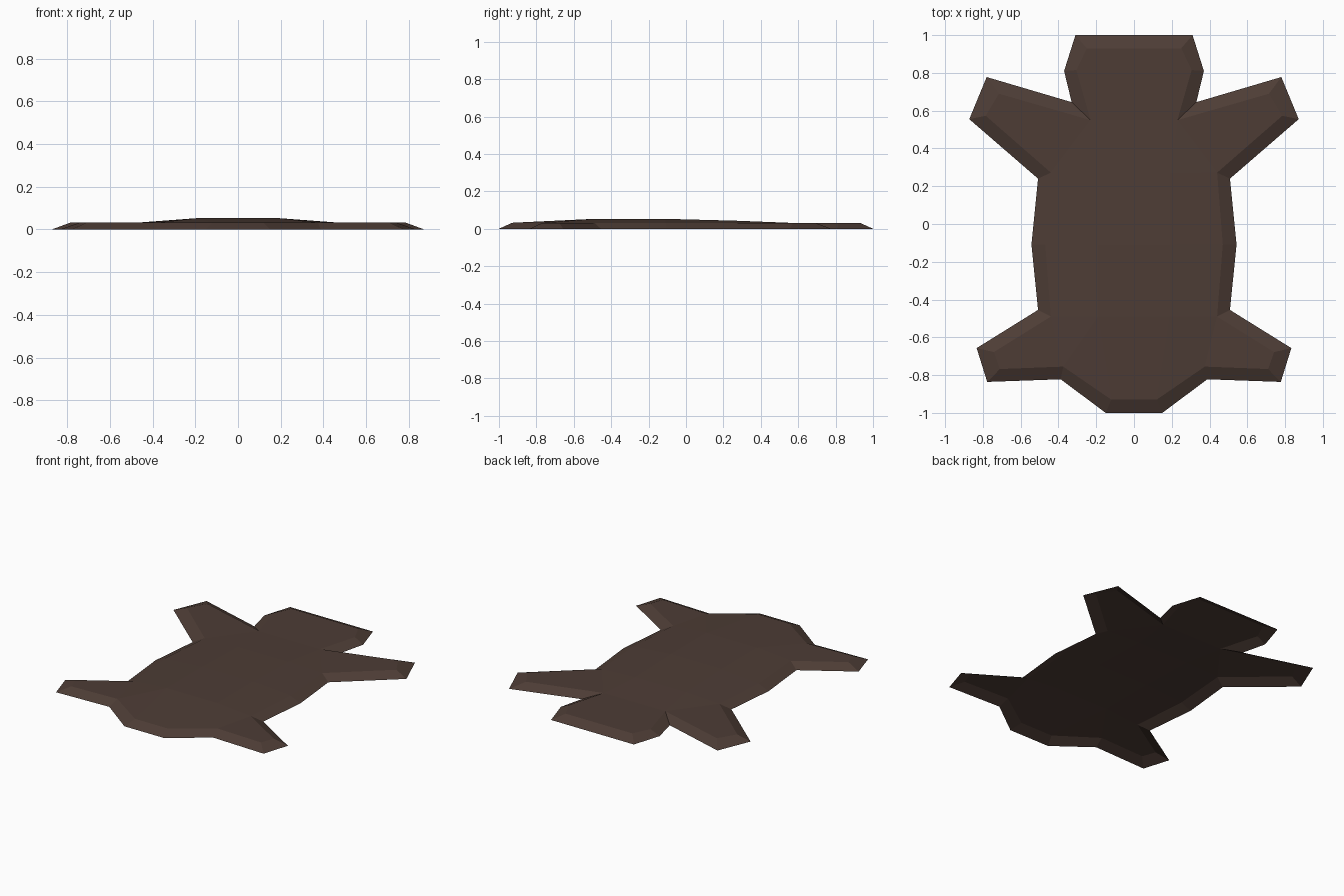
import bpy
import bmesh
from mathutils import Vector

cube = bpy.data.objects.get("Cube")
if cube:
    bpy.data.objects.remove(cube, do_unlink=True)

RIM_HEIGHT, RIDGE_HEIGHT = 0.032, 0.053

# Half outline of the hide on the floor, and the edge of its raised top.
# Each landmark: (floor x, y), (top x, y)
OUTLINE = {
    "head_back": ((0.31, 1.0), (0.25, 0.93)),
    "cheek": ((0.37, 0.81), (0.305, 0.815)),
    "neck": ((0.33, 0.645), (0.23, 0.55)),
    "arm_back": ((0.78, 0.778), (0.715, 0.69)),
    "arm_front": ((0.872, 0.555), (0.785, 0.573)),
    "armpit": ((0.508, 0.24), (0.44, 0.272)),
    "flank": ((0.543, -0.108), (0.47, -0.108)),
    "hip": ((0.508, -0.455), (0.44, -0.49)),
    "leg_back": ((0.833, -0.657), (0.742, -0.678)),
    "leg_front": ((0.777, -0.836), (0.71, -0.768)),
    "groin": ((0.388, -0.822), (0.375, -0.755)),
    "tail": ((0.15, -1.0), (0.12, -0.93)),
}
# Low ridge along the back: y and height
RIDGE = {"shoulder": (0.27, 0.043), "waist": (-0.11, RIDGE_HEIGHT), "rump": (-0.49, RIDGE_HEIGHT)}
RIDGE_X = 0.19

# Top panels by landmark; "mid_" marks a point on the centre line
PANELS = [
    "mid_head_back head_back cheek neck mid_neck",
    "neck arm_back arm_front armpit",
    "mid_neck neck shoulder mid_shoulder",
    "neck armpit shoulder",
    "shoulder armpit flank waist",
    "waist flank hip rump",
    "hip leg_back leg_front groin",
    "rump hip groin",
    "rump groin tail",
    "mid_shoulder shoulder waist mid_waist",
    "mid_waist waist rump mid_rump",
    "mid_rump rump tail mid_tail",
]


def make_material(name, color):
    mat = bpy.data.materials.new(name)
    mat.use_nodes = True
    mat.diffuse_color = color
    mat.node_tree.nodes["Principled BSDF"].inputs["Base Color"].default_value = color
    return mat


def build_hide():
    bm = bmesh.new()
    floor, top = {}, {}

    # Landmark points
    for name, (low, high) in OUTLINE.items():
        floor[name] = bm.verts.new((*low, 0))
        top[name] = bm.verts.new((*high, RIM_HEIGHT))
    for name, (y, z) in RIDGE.items():
        top[name] = bm.verts.new((RIDGE_X, y, z))
    for name in ("head_back", "neck", "tail", *RIDGE):
        top["mid_" + name] = bm.verts.new(top[name].co * Vector((0, 1, 1)))
    for name in ("head_back", "tail"):
        floor["mid_" + name] = bm.verts.new(floor[name].co * Vector((0, 1, 1)))

    # Sloping border, open underneath
    loop = ["mid_head_back", *OUTLINE, "mid_tail"]
    for a, b in zip(loop, loop[1:]):
        bm.faces.new((floor[a], floor[b], top[b], top[a]))

    # Top panels
    for panel in PANELS:
        bm.faces.new([top[name] for name in panel.split()])

    bm.normal_update()
    for face in bm.faces:
        if face.normal.z < 0:
            face.normal_flip()

    mesh = bpy.data.meshes.new("hide_rug")
    bm.to_mesh(mesh)
    bm.free()
    rug = bpy.data.objects.new("hide_rug", mesh)
    bpy.context.collection.objects.link(rug)

    # Mirror the half across the centre line
    mirror = rug.modifiers.new("mirror", "MIRROR")
    mirror.use_axis[0] = True
    mirror.use_clip = True
    return rug


rug = build_hide()
rug.data.materials.append(make_material("dark brown fur", (0.075, 0.046, 0.036, 1)))
